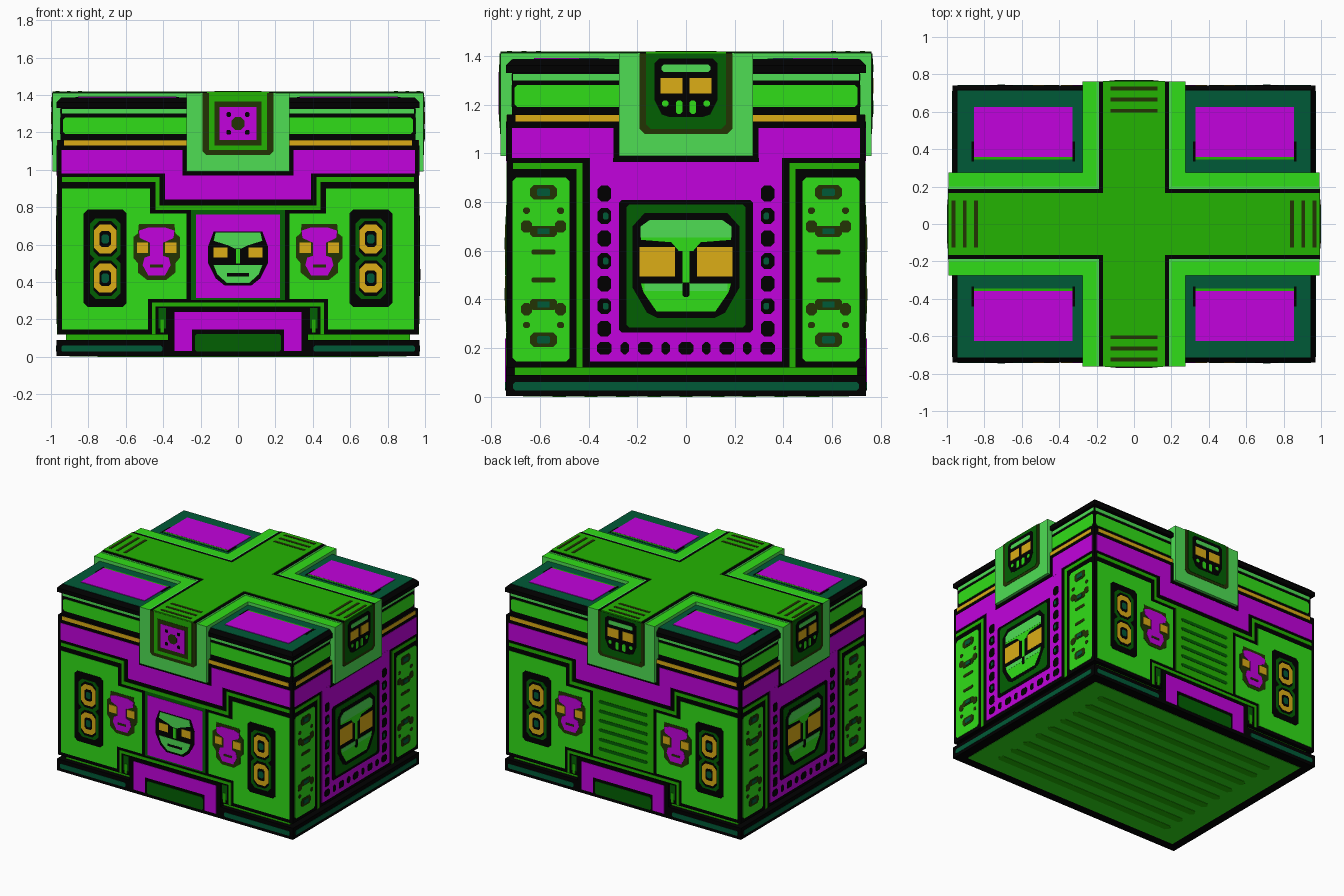
import bpy, bmesh
from mathutils import Vector

if "Cube" in bpy.data.objects:
    bpy.data.objects.remove(bpy.data.objects["Cube"])

# ---------- colours ----------
def lin(h):
    c = [int(h[i:i + 2], 16) / 255 for i in (0, 2, 4)]
    return [x / 12.92 if x <= .04045 else ((x + .055) / 1.055) ** 2.4 for x in c] + [1]

COL = {"black": "000000", "light green": "4EDE54", "bright green": "30DE18", "mid green": "23B402",
       "dark green": "026002", "teal": "005A37", "olive": "223404", "purple": "C202DD", "gold": "DCAE16"}
NAMES = list(COL)
MATS = []
for n in NAMES:
    m = bpy.data.materials.new(n)
    m.diffuse_color = lin(COL[n])
    m.use_nodes = True
    m.node_tree.nodes["Principled BSDF"].inputs["Base Color"].default_value = m.diffuse_color
    MATS.append(m)

BX, BY, STEP = .965, .735, .0022      # body half sizes, thickness of one painted layer
STRAP = -.026                         # inset of the strap surface (stands proud)
SIDES = {"front": ((0, -BY, 0), (1, 0, 0), (0, 0, 1), (0, -1, 0)),
         "back": ((0, BY, 0), (-1, 0, 0), (0, 0, 1), (0, 1, 0)),
         "right": ((BX, 0, 0), (0, 1, 0), (0, 0, 1), (1, 0, 0)),
         "left": ((-BX, 0, 0), (0, -1, 0), (0, 0, 1), (-1, 0, 0)),
         "top": ((0, 0, 1.385), (1, 0, 0), (0, 1, 0), (0, 0, 1)),
         "bottom": ((0, 0, .0044), (1, 0, 0), (0, -1, 0), (0, 0, -1))}
PARTS = {}

# ---------- helpers ----------
def rect(u0, v0, u1, v1):
    return [(u0, v0), (u1, v0), (u1, v1), (u0, v1)]

def octo(cu, cv, w, h, c):
    a, b = w / 2, h / 2
    return [(cu + u, cv + v) for u, v in ((-a + c, -b), (a - c, -b), (a, -b + c), (a, b - c),
                                          (a - c, b), (-a + c, b), (-a, b - c), (-a, -b + c))]

def sym(half, cu=0):
    return [(cu + u, v) for u, v in half] + [(cu - u, v) for u, v in reversed(half)]

def cross(ax, ay, w):
    return [(-w, -ay), (w, -ay), (w, -w), (ax, -w), (ax, w), (w, w),
            (w, ay), (-w, ay), (-w, w), (-ax, w), (-ax, -w), (-w, -w)]

def plate(part, side, pts, col, layer=1, inset=0, mirror=False):
    """Thin prism laid on one side of the chest."""
    bm = PARTS.setdefault(side + "_" + part, bmesh.new())
    o, u, v, n = (Vector(k) for k in SIDES[side])
    lo, hi = -inset - .002, layer * STEP - inset
    for s in ((1, -1) if mirror else (1,)):
        ring = [o + u * (p[0] * s) + v * p[1] for p in pts]
        a = [bm.verts.new(p + n * lo) for p in ring]
        b = [bm.verts.new(p + n * hi) for p in ring]
        fs = [bm.faces.new(a), bm.faces.new(b)]
        fs += [bm.faces.new((a[i - 1], a[i], b[i], b[i - 1])) for i in range(len(a))]
        for f in fs:
            f.material_index = NAMES.index(col)

def finish(bm, name):
    bmesh.ops.recalc_face_normals(bm, faces=bm.faces)
    me = bpy.data.meshes.new(name)
    bm.to_mesh(me)
    bm.free()
    for m in MATS:
        me.materials.append(m)
    bpy.context.collection.objects.link(bpy.data.objects.new(name, me))

def box(name, x, y, z, col, topcol=None, taper=0):
    bm = bmesh.new()
    for w in bmesh.ops.create_cube(bm, size=1)["verts"]:
        w.co = [r[0] if c < 0 else r[1] for c, r in zip(w.co, (x, y, z))]
        if taper and w.co.z == max(z) or taper and w.co.z > sum(z) / 2:
            w.co.x -= taper if w.co.x > 0 else -taper
            w.co.y -= taper if w.co.y > 0 else -taper
    bm.normal_update()
    for f in bm.faces:
        f.material_index = NAMES.index(topcol if topcol and f.normal.z > .5 else col)
    finish(bm, name)

# ---------- solid chest ----------
for name, hx, hy, z, col in (("base", .97, .74, (.0044, .09), "black"), ("base_groove", .92, .705, (.09, .12), "mid green"),
                             ("body", BX, BY, (.12, 1.16), "black"), ("lid_neck", .95, .715, (1.16, 1.33), "black"),
                             ("lid_slab", .97, .74, (1.33, 1.36), "black"), ("lid_rim", .97, .74, (1.36, 1.385), "black"),
                             ("arch_block", .375, .74, (.0044, .265), "black"),
                             ("strap_lengthwise", .991, .275, (1.33, 1.411), "light green"),
                             ("strap_crosswise", .275, .761, (1.33, 1.4109), "light green")):
    box(name, (-hx, hx), (-hy, hy), z, col, "bright green" if "strap" in name else None, .024 if name == "lid_rim" else 0)
for s, t in ((1, "right"), (-1, "left")):
    box("strap_end_" + t, sorted((s * .93, s * .991)), (-.275, .275), (.99, 1.4108), "light green", "bright green")
for s, t in ((1, "back"), (-1, "front")):
    box("strap_end_" + t, (-.275, .275), sorted((s * .70, s * .761)), (.99, 1.4107), "light green", "bright green")

# ---------- bands shared by all four sides ----------
for side in ("front", "back", "right", "left"):
    W, neck = (.97, .015) if side in ("front", "back") else (.74, .02)
    if side in ("right", "left"):
        neck = .015
    else:
        neck = .02
    plate("lid_bands", side, octo(0, 1.235, 2 * W - .07, .09, .012), "bright green", 1, neck)
    plate("lid_bands", side, rect(-W + .03, 1.30, W - .03, 1.325), "light green", 1, neck)
    plate("lid_bands", side, rect(-W + .04, 1.13, W - .04, 1.158), "gold")
    plate("body_band", side, rect(.29, .98, W - .025, 1.105), "purple", 1, 0, True)
    b = "base_bars"
    if W > .9:
        plate(b, side, octo(.675, .044, .54, .034, .008), "teal", 1, -.005, True)
    else:
        plate(b, side, octo(0, .044, 1.42, .034, .008), "teal", 1, -.005)
    # dark outline around the strap end
    plate("strap_outline", side, rect(-.298, .968, .298, 1.13), "black", 2)
    # emblem on the strap end
    e = "strap_emblem"
    plate(e, side, sym([(.19, 1.411), (.19, 1.10), (.17, 1.08)]), "olive", 1, STRAP)
    if side == "front":
        plate(e, side, sym([(.155, 1.411), (.155, 1.105)]), "mid green", 2, STRAP)
        plate(e, side, rect(-.125, 1.13, .125, 1.365), "olive", 3, STRAP)
        plate(e, side, rect(-.1, 1.16, .1, 1.335), "purple", 3.6, STRAP)
        plate(e, side, octo(0, 1.247, .07, .07, .02), "olive", 4, STRAP)
        for v in (1.20, 1.295):
            plate(e, side, octo(.05, v, .025, .025, .006), "black", 4, STRAP, True)
        continue
    plate(e, side, sym([(.165, 1.411), (.165, 1.12), (.145, 1.10)]), "dark green", 2, STRAP)
    plate(e, side, sym([(.11, 1.39), (.13, 1.37), (.13, 1.22), (.10, 1.16), (.07, 1.15)]), "black", 3, STRAP)
    plate(e, side, octo(0, 1.35, .20, .03, .008), "light green", 4, STRAP)
    plate(e, side, rect(.015, 1.245, .105, 1.31), "gold", 4, STRAP, True)
    plate(e, side, octo(.028, 1.19, .028, .055, .008), "bright green", 4, STRAP, True)
    plate(e, side, octo(.085, 1.205, .026, .026, .007), "bright green", 4, STRAP, True)

# ---------- long sides ----------
for side in ("front", "back"):
    plate("body_band", side, rect(-.39, .84, .39, 1.104), "purple", 1.1)
    t = "trim_lines"
    for r in ((.42, .935, .94, .96), (.42, .785, .44, .935), (.44, .12, .46, .29)):
        plate(t, side, rect(*r), "mid green", 1, 0, True)
    for r in ((-.42, .785, .42, .81), (-.44, .27, .44, .29)):
        plate(t, side, rect(*r), "mid green")
    plate(t, side, rect(.385, .15, .425, .26), "dark green", 1, 0, True)
    plate(t, side, rect(.395, .13, .415, .20), "mid green", 2, 0, True)
    # stepped corner panels with ringed inset
    plate("stepped_panel", side, [(.94, .145), (.48, .145), (.48, .31), (.275, .31), (.275, .765),
                                  (.47, .765), (.47, .90), (.94, .90)], "bright green", 1, 0, True)
    plate("ring_panel", side, octo(.71, .527, .23, .52, .02), "black", 2, 0, True)
    for v in (.63, .42):
        for w, h, c, col, k in ((.165, .22, .03, "dark green", 3), (.125, .19, .03, "black", 3.2),
                                (.12, .155, .03, "gold", 3.6), (.06, .085, .012, "black", 4), (.04, .05, .01, "teal", 4.4)):
            plate("ring_panel", side, octo(.71, v, w, h, c), col, k, 0, True)
    # small masks
    m = "small_mask"
    plate(m, side, sym([(.095, .71), (.10, .66), (.125, .64), (.125, .53), (.10, .50), (.10, .45), (.05, .41)], .435),
          "olive", 2, 0, True)
    plate(m, side, sym([(.05, .69), (.095, .675), (.09, .635), (.035, .61), (.035, .54), (.065, .53), (.075, .49),
                        (.045, .435)], .435), "purple", 3, 0, True)
    for u in (.36, .51):
        plate(m, side, rect(u - .03, .555, u + .03, .61), "gold", 4, 0, True)
    plate(m, side, rect(.40, .478, .47, .493), "olive", 4, 0, True)
    # arch at the foot
    plate("arch", side, sym([(.34, .24), (.34, .03), (.245, .03), (.245, .145)]), "purple", 1, -.005)
    plate("arch", side, octo(0, .075, .46, .095, .01), "dark green", 1, -.005)

# front centre mask
c = "centre_mask"
plate(c, "front", rect(-.25, .305, .25, .785), "dark green")
plate(c, "front", rect(-.225, .315, .225, .76), "purple", 2)
plate(c, "front", sym([(.13, .67), (.16, .59), (.16, .50), (.12, .42), (.07, .38)]), "black", 3)
plate(c, "front", sym([(.12, .665), (.13, .62), (.05, .595), (.02, .58)]), "light green", 4)
plate(c, "front", rect(.055, .53, .13, .585), "gold", 4, 0, True)
plate(c, "front", rect(-.012, .50, .012, .575), "bright green", 4)
plate(c, "front", sym([(.13, .49), (.11, .44), (.06, .395)]), "light green", 4)
plate(c, "front", rect(-.06, .43, .06, .447), "black", 4.4)

# back louvre panel
plate("louvre", "back", rect(-.25, .305, .25, .785), "mid green")
for i in range(6):
    plate("louvre", "back", octo(0, .37 + .07 * i, .40, .024, .008), "dark green", 2)

# ---------- short sides ----------
for side in ("right", "left"):
    plate("body_band", side, rect(-.395, .145, .395, .965), "purple", 1)
    plate("body_band", side, rect(.299, .96, .395, .985), "purple", 1.1, 0, True)
    plate("trim_lines", side, rect(.425, .12, .45, .96), "mid green", 1, 0, True)
    plate("trim_lines", side, rect(.45, .935, .71, .96), "mid green", 1, 0, True)
    # carved columns
    k = "carved_column"
    plate(k, side, octo(.595, .523, .235, .755, .015), "bright green", 1, 0, True)
    for v in (.84, .235):
        plate(k, side, octo(.585, v, .11, .06, .015), "olive", 2, 0, True)
        plate(k, side, octo(.585, v, .055, .03, .005), "teal", 3, 0, True)
    for v in (.595, .48):
        plate(k, side, octo(.585, v, .10, .022, .006), "olive", 2, 0, True)
    for v, s in ((.68, 1), (.38, -1)):
        plate(k, side, octo(.585, v, .11, .045, .01), "olive", 2, 0, True)
        plate(k, side, rect(.56, v - .012, .61, v + .012), "teal", 3, 0, True)
        for u in (.515, .655):
            plate(k, side, octo(u, v + .02 * s, .045, .05, .012), "olive", 2, 0, True)
            plate(k, side, octo(u, v + .085 * s, .028, .026, .007), "olive", 2, 0, True)
    # beaded border
    for i in range(7):
        plate("bead_border", side, octo(.335, .28 + .0925 * i, .055, .065, .014), "black", 2, 0, True)
        if i % 2:
            plate("bead_border", side, octo(.33, .28 + .0925 * i, .022, .028, .005), "teal", 3, 0, True)
    for i in range(9):
        w = .035 if i % 2 else .06
        plate("bead_border", side, octo(-.335 + .08375 * i, .2, w, .05, .012), "black", 2)
    # large mask
    m = "large_mask"
    plate(m, side, octo(0, .537, .55, .545, .012), "black", 2)
    plate(m, side, octo(0, .537, .49, .505, .012), "dark green", 3)
    plate(m, side, sym([(.17, .755), (.22, .70), (.22, .45), (.16, .345), (.12, .325)]), "black", 3.4)
    plate(m, side, sym([(.15, .725), (.185, .70), (.185, .645), (.06, .635), (.03, .60)]), "bright green", 3.8)
    plate(m, side, sym([(.15, .726), (.186, .70), (.186, .655)]), "light green", 4.2)
    plate(m, side, rect(.045, .495, .19, .615), "gold", 3.8, 0, True)
    plate(m, side, rect(-.014, .47, .014, .605), "bright green", 3.8)
    plate(m, side, sym([(.185, .465), (.175, .43), (.12, .35)]), "bright green", 3.8)
    plate(m, side, rect(-.17, .435, .17, .465), "light green", 4.2)
    plate(m, side, octo(0, .44, .028, .06, .008), "black", 4.5)

# ---------- top ----------
inset = -.026
plate("strap_inlay", "top", cross(.99, .76, .2), "light green", 1, inset)
plate("strap_inlay", "top", cross(.991, .761, .188), "black", 2, inset)
plate("strap_inlay", "top", cross(.992, .762, .165), "mid green", 3, inset)
for s in (1, -1):
    for i in range(3):
        v = s * (.725 - .06 * i)
        plate("strap_slots", "top", rect(s * .965 - s * .06 * i - .01, -.125, s * .965 - s * .06 * i + .01, .125),
              "olive", 4, inset)
        plate("strap_slots", "top", rect(-.125, v - .01, .125, v + .01), "olive", 4, inset)
    # corner panels
    for r, col, k in (((.27, .27, .943, .713), "teal", 1), ((.315, .335, .87, .44), "black", 1.6),
                      ((.33, .335, .855, .44), "teal", 2), ((.33, .345, .855, .36), "mid green", 2.4),
                      ((.33, .357, .855, .625), "purple", 2.8)):
        plate("corner_panels", "top", rect(r[0], s * r[1], r[2], s * r[3]), col, k, 0, True)

# ---------- underside ----------
plate("panel", "bottom", rect(-.90, -.67, .90, .67), "bright green", 1)
for i in range(9):
    plate("panel", "bottom", octo(0, -.52 + .13 * i, 1.5, .055, .02), "mid green", 2)

for name, bm in PARTS.items():
    finish(bm, name)
